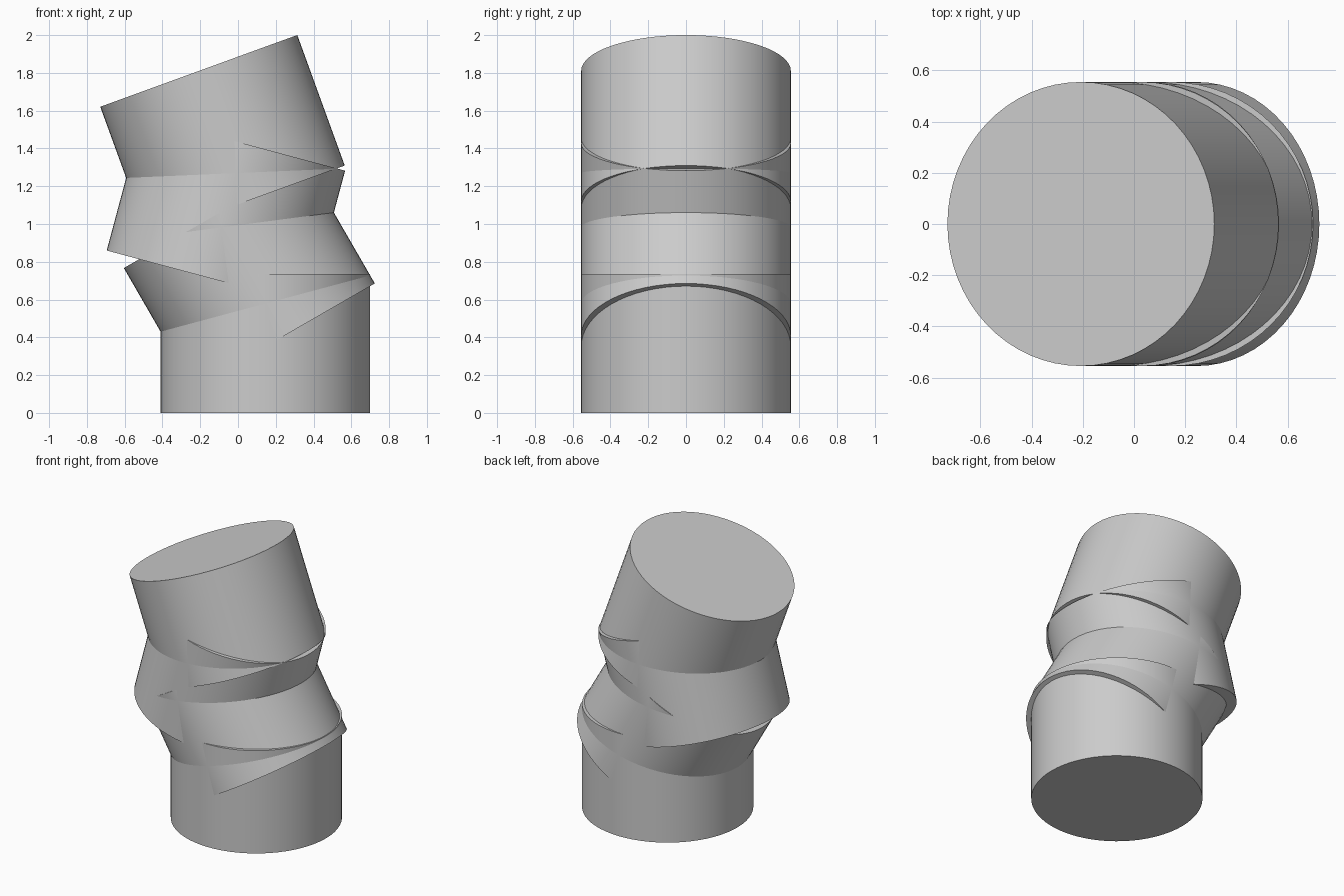
import bpy
from math import radians
from mathutils import Matrix, Vector

RADIUS, LENGTH, SIDES = 0.555, 0.735, 64

cube = bpy.data.objects.get("Cube")
if cube:
    bpy.data.objects.remove(cube, do_unlink=True)

# One plain grey for every segment
grey = bpy.data.materials.new("plain grey")
grey.use_nodes = True
colour = (0.6, 0.6, 0.6, 1)
grey.diffuse_color = colour
grey.node_tree.nodes["Principled BSDF"].inputs["Base Color"].default_value = colour


def segment(name, x, z, lean):
    """Capped cylinder centred at (x, 0, z), leaning towards +x by lean degrees."""
    bpy.ops.mesh.primitive_cylinder_add(
        vertices=SIDES, radius=RADIUS, depth=LENGTH,
        location=(x, 0, z), rotation=(0, radians(lean), 0))
    part = bpy.context.object
    part.name = name
    part.data.materials.append(grey)
    bpy.ops.object.shade_smooth_by_angle(angle=radians(30))
    return part


# Overlapping pipe segments, stacked from the ground up
segment("base_segment", 0.145, LENGTH / 2, 0)
segment("lower_segment", 0.06, 0.726, -30)
segment("middle_segment", -0.064, 1.071, 15)
segment("top_segment", -0.082, 1.465, -20)
